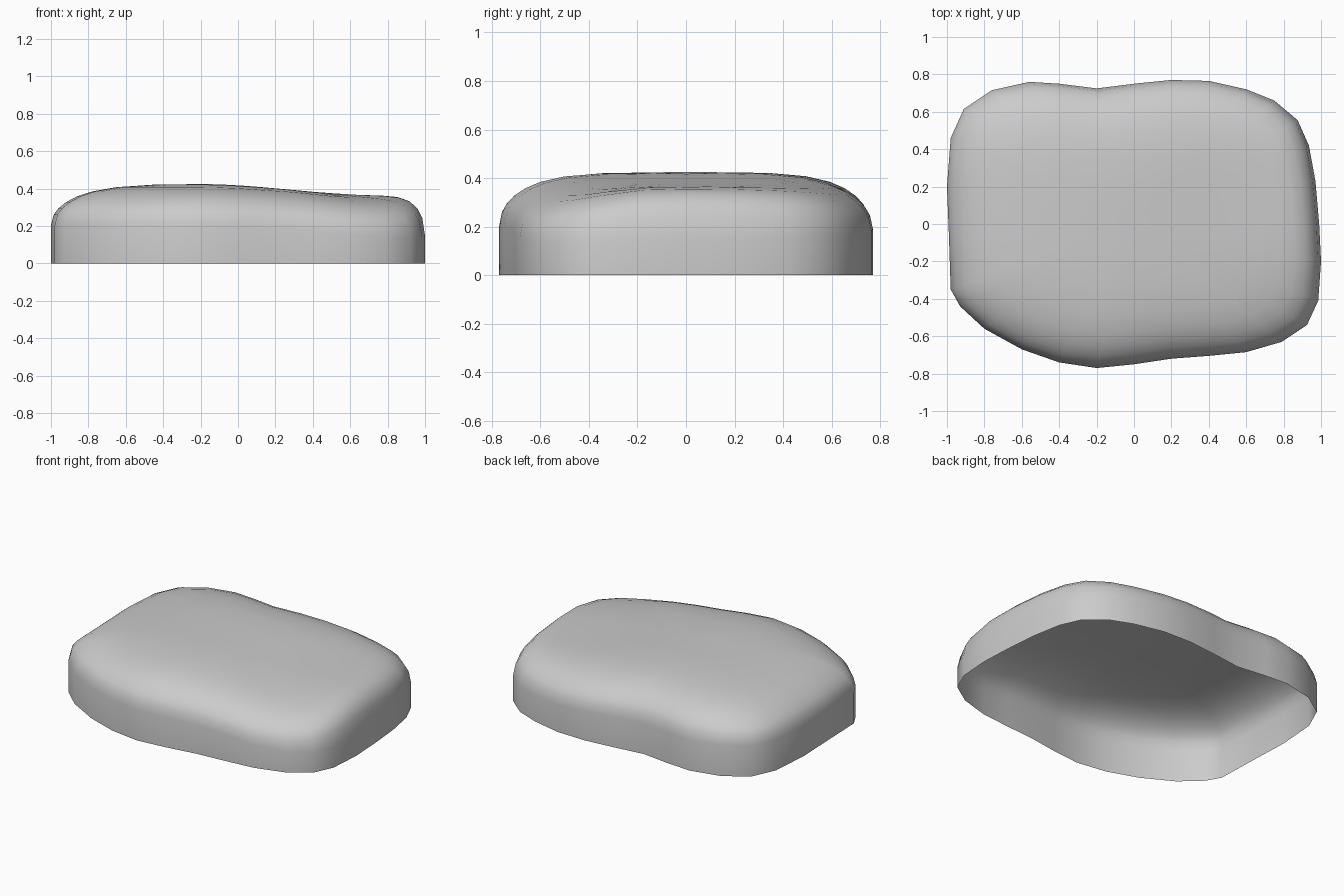
import bpy
import bmesh
import math
from mathutils import Vector

default_cube = bpy.data.objects.get("Cube")
if default_cube:
    bpy.data.objects.remove(default_cube, do_unlink=True)

# Footprint of the stone, counter-clockwise from the right edge
FOOTPRINT = [
    (1, -.2), (.99, 0), (.97, .23), (.935, .42), (.875, .555), (.75, .66),
    (.6, .72), (.4, .765), (.2, .77), (0, .75), (-.2, .725), (-.4, .75),
    (-.56, .76), (-.76, .715), (-.91, .615), (-.98, .46), (-1, .2),
    (-.99, -.05), (-.98, -.35), (-.93, -.44), (-.8, -.56), (-.6, -.67),
    (-.4, -.74), (-.2, -.77), (0, -.75), (.2, -.72), (.4, -.705),
    (.6, -.685), (.79, -.63), (.925, -.54), (.985, -.41),
]
# Ring sizes from the rim of the wall towards the crown
RING_SCALES = [1, .985, .96, .92, .86, .78, .65, .45, .2]


def smoothstep(low, high, value):
    t = min(max((value - low) / (high - low), 0), 1)
    return t * t * (3 - 2 * t)


def crown_height(x, y):
    """Height of the top, sloping down to the right and to the front right corner."""
    slope = .06 * smoothstep(-.2, .75, x)
    corner_dip = .06 * smoothstep(.2, .9, x) * smoothstep(-.1, -.7, y)
    return .424 - slope - corner_dip


def shoulder_height(x, y, scale, direction):
    """Rounded shoulder: crisp on the right side, soft on the others."""
    rightness = max(direction.x, 0) ** 4
    sharpness = 4.5 + 12 * rightness
    crown = crown_height(x, y)
    wall = crown * (.48 - .08 * rightness)
    return wall + (crown - wall) * math.sqrt(1 - scale ** sharpness)


def add_ring(bm, scale, height_rule):
    ring = []
    for px, py in FOOTPRINT:
        x, y = px * scale, py * scale
        direction = Vector((px, py)).normalized()
        ring.append(bm.verts.new((x, y, height_rule(x, y, direction))))
    return ring


def bridge(bm, lower, upper):
    count = len(lower)
    for i in range(count):
        j = (i + 1) % count
        bm.faces.new((lower[i], lower[j], upper[j], upper[i]))


# Open-bottomed shell: upright wall, rounded shoulder and gently domed top
bm = bmesh.new()
rings = [add_ring(bm, 1, lambda x, y, d: 0)]
for scale in RING_SCALES:
    rings.append(add_ring(
        bm, scale, lambda x, y, d, s=scale: shoulder_height(x, y, s, d)))
for lower, upper in zip(rings, rings[1:]):
    bridge(bm, lower, upper)

# Close the crown with a fan of triangles
crown = bm.verts.new((0, 0, crown_height(0, 0)))
last = rings[-1]
for i, vert in enumerate(last):
    bm.faces.new((vert, last[(i + 1) % len(last)], crown))
for face in bm.faces:
    face.smooth = True

mesh = bpy.data.meshes.new("stone_shell")
bm.to_mesh(mesh)
bm.free()
stone = bpy.data.objects.new("stone_shell", mesh)
bpy.context.scene.collection.objects.link(stone)

# Plain grey finish
grey = bpy.data.materials.new("stone_grey")
grey.use_nodes = True
colour = (.6, .6, .6, 1)
grey.diffuse_color = colour
grey.node_tree.nodes["Principled BSDF"].inputs["Base Color"].default_value = colour
mesh.materials.append(grey)
